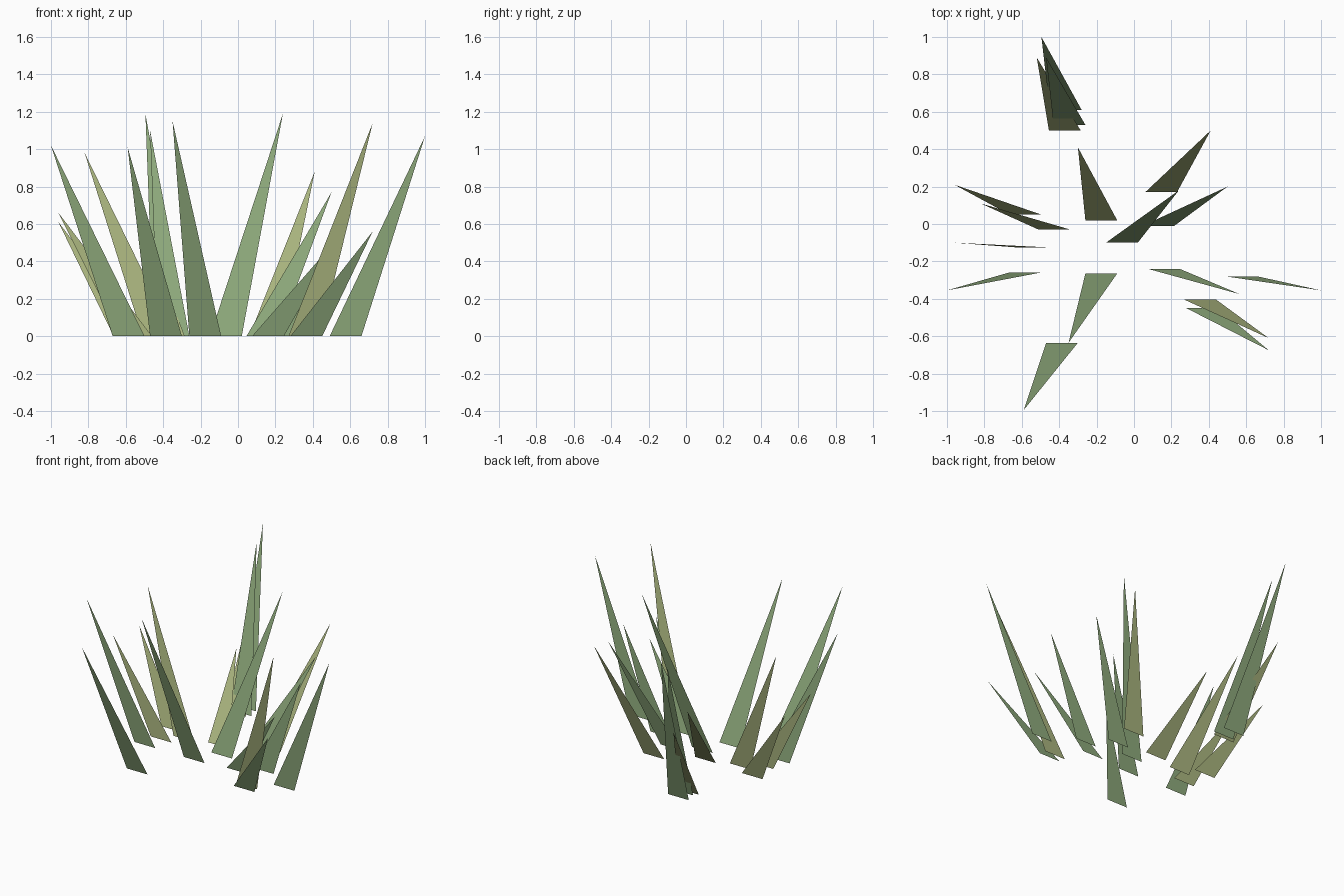
import bpy

def material(name, rgb):
    m = bpy.data.materials.new(name)
    m.diffuse_color = (*rgb, 1)
    return m

green = material("green", (0.27, 0.40, 0.20))
olive = material("olive", (0.40, 0.46, 0.21))

W = 0.17  # blade width at the ground

# base left x, base y, tip x, tip y, tip z
green_blades = [
    (-0.45, 0.61, -0.495, 1.00, 1.19),
    (-0.43, 0.53, -0.47, 0.89, 1.10),
    (0.045, -0.01, 0.50, 0.20, 0.77),
    (-0.15, -0.10, 0.24, 0.18, 1.19),
    (-0.67, -0.26, -1.00, -0.355, 1.02),
    (-0.47, -0.635, -0.59, -0.995, 1.01),
    (-0.26, -0.265, -0.35, -0.635, 1.15),
    (0.075, -0.24, 0.565, -0.375, 0.56),
    (0.49, -0.28, 1.00, -0.355, 1.07),
    (0.28, -0.45, 0.72, -0.675, 0.56),
    (0.22, -0.14, 0.615, -0.14, 0.74),
]
olive_blades = [
    (-0.455, 0.50, -0.52, 0.89, 0.63),
    (-0.26, 0.02, -0.30, 0.41, 0.54),
    (0.06, 0.17, 0.41, 0.50, 0.88),
    (-0.665, 0.05, -0.96, 0.21, 0.61),
    (-0.51, -0.03, -0.82, 0.11, 0.98),
    (-0.63, -0.125, -0.96, -0.10, 0.66),
    (0.27, -0.405, 0.72, -0.61, 1.14),
]

# Each blade is one flat triangle leaning out from the clump
def blade(name, x, y, tx, ty, tz, mat):
    me = bpy.data.meshes.new(name)
    me.from_pydata([(x, y, 0), (x + W, y, 0), (tx, ty, tz)], [], [(0, 1, 2)])
    me.materials.append(mat)
    bpy.context.collection.objects.link(bpy.data.objects.new(name, me))

for i, b in enumerate(green_blades):
    blade(f"green_grass_blade_{i + 1}", *b, green)
for i, b in enumerate(olive_blades):
    blade(f"olive_grass_blade_{i + 1}", *b, olive)
